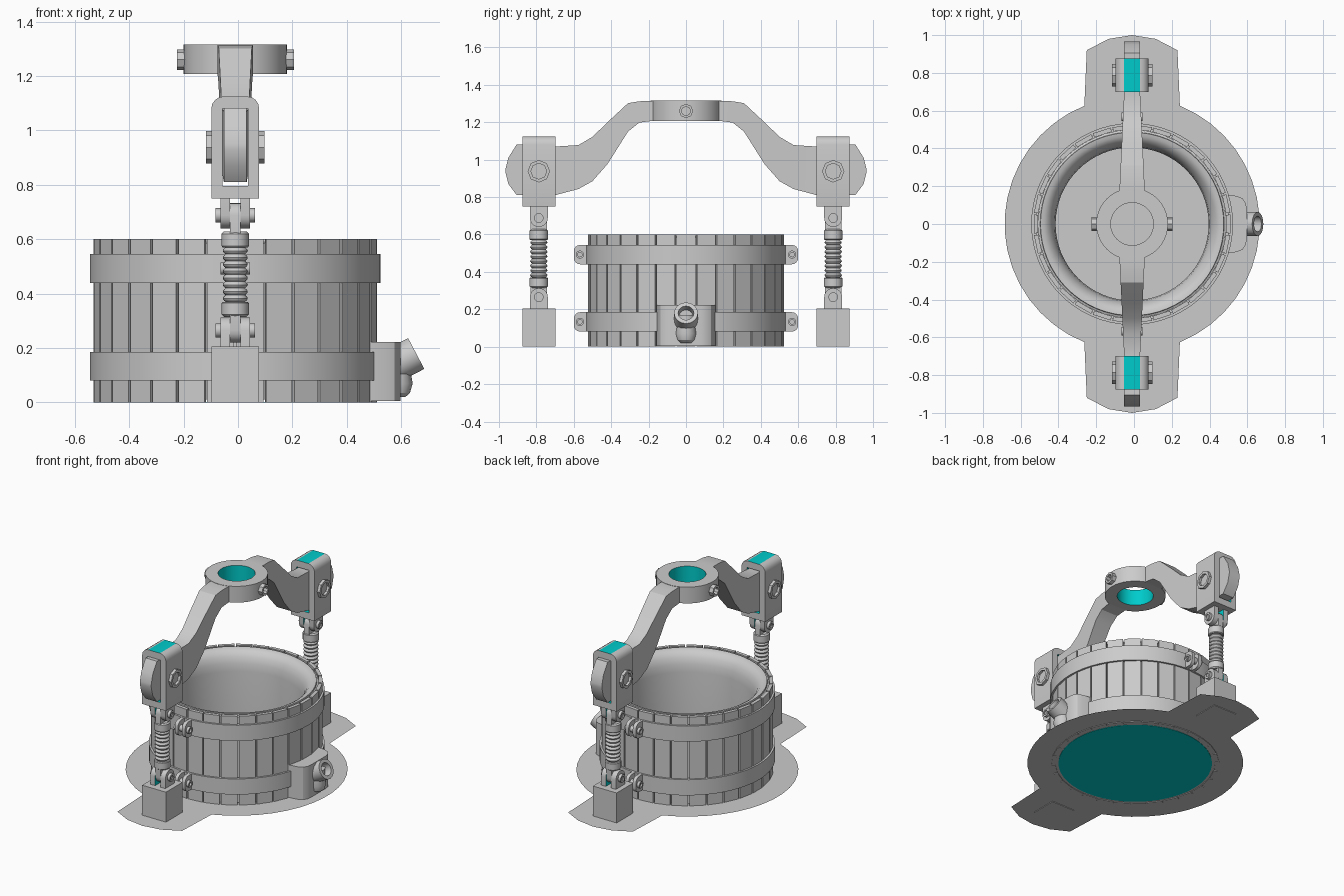
import bpy, bmesh
from math import sin, cos, pi, radians
from mathutils import Vector

cube = bpy.data.objects.get("Cube")
if cube:
    bpy.data.objects.remove(cube, do_unlink=True)

CX = -0.01      # the tub axis sits slightly off the origin
PIER_Y = 0.787  # distance of the side supports


def material(name, rgb):
    m = bpy.data.materials.new(name)
    m.use_nodes = True
    m.diffuse_color = (*rgb, 1)
    m.node_tree.nodes["Principled BSDF"].inputs["Base Color"].default_value = (*rgb, 1)
    return m


GREY = material("light grey", (0.6, 0.6, 0.6))
CYAN = material("cyan", (0.0, 0.6, 0.6))
made = []


def finish(name, bm, loc=(CX, 0, 0), cyan=None):
    """Turn a bmesh into an object; faces passing the cyan rule get that colour."""
    bmesh.ops.recalc_face_normals(bm, faces=bm.faces)
    bm.normal_update()
    for f in bm.faces:
        f.material_index = int(bool(cyan and cyan(f)))
    me = bpy.data.meshes.new(name)
    bm.to_mesh(me)
    bm.free()
    me.materials.append(GREY)
    me.materials.append(CYAN)
    ob = bpy.data.objects.new(name, me)
    ob.location = loc
    bpy.context.collection.objects.link(ob)
    made.append(ob)
    return ob


def loft(name, loops, wrap=False, caps=True, loc=(CX, 0, 0), cyan=None):
    """Skin closed loops of points, optionally joining last to first."""
    bm = bmesh.new()
    rows = [[bm.verts.new(p) for p in loop] for loop in loops]
    n = len(rows[0])
    pairs = list(zip(rows, rows[1:])) + ([(rows[-1], rows[0])] if wrap else [])
    for a, b in pairs:
        for i in range(n):
            j = (i + 1) % n
            bm.faces.new((a[i], a[j], b[j], b[i]))
    if caps and not wrap:
        bm.faces.new(rows[0])
        bm.faces.new(rows[-1])
    return finish(name, bm, loc, cyan)


def lathe(name, profile, seg=48, wrap=False, loc=(CX, 0, 0), cyan=None):
    loops = [[(r * cos(2 * pi * i / seg), r * sin(2 * pi * i / seg), z)
              for i in range(seg)] for r, z in profile]
    return loft(name, loops, wrap, True, loc, cyan)


def prism_x(name, yz, x0, x1, loc, cyan=None):
    return loft(name, [[(x, y, z) for y, z in yz] for x in (x0, x1)], loc=loc, cyan=cyan)


def socket(name, start, end, outer, inner, seg=8, depth=0.8):
    """Round or faceted peg with a recessed end."""
    a, b = Vector(start), Vector(end)
    profile = [(outer, 0), (outer, 1), (inner, 1), (inner, 1 - depth)]
    length = (b - a).length
    ob = lathe(name, [(r, t * length) for r, t in profile], seg, loc=a)
    ob.rotation_mode = 'QUATERNION'
    ob.rotation_quaternion = (b - a).to_track_quat('Z', 'Y')
    return ob


def round_rect(w, z0, z1, top, bottom, steps=5):
    pts = []
    corners = [(1, z1, top, 0), (-1, z1, top, 90), (-1, z0, bottom, 180), (1, z0, bottom, 270)]
    for sx, z, r, a0 in corners:
        cz = z - r if z == z1 else z + r
        for k in range(steps):
            a = radians(a0 + 90 * k / (steps - 1))
            pts.append((sx * (w - r) + r * cos(a), cz + r * sin(a)))
    return pts


def tab(half, flat, centre, steps=10):
    """Strip from z=flat ending in a half circle around z=centre."""
    d = 1 if centre > flat else -1
    arc = [(half * cos(pi * k / steps), centre + d * half * sin(pi * k / steps))
           for k in range(steps + 1)]
    return arc + [(-half, flat), (half, flat)]


# Ground plate with two tabs, and the coloured underside disc
side = [(0.675 * cos(radians(a)), 0.675 * sin(radians(a))) for a in range(-68, 69, 8)]
end = [(0.24, 0.92), (0.125, 0.98), (0, 1.0), (-0.125, 0.98), (-0.24, 0.92)]
outline = side + end + [(-x, -y) for x, y in side + end]
bm = bmesh.new()
bm.faces.new([bm.verts.new((x, y, 0.004)) for x, y in outline])
finish("ground_plate", bm)
lathe("base_disc", [(0.48, 0), (0.48, 0.002)], cyan=lambda f: True)

# Tub staves
STAVES = 30
bm = bmesh.new()
for k in range(STAVES):
    mid, half = 2 * pi * (k + 0.5) / STAVES - pi / 2, pi / STAVES - 0.009
    quad = [(r * cos(mid + s * half), r * sin(mid + s * half))
            for r, s in ((0.523, -1), (0.523, 1), (0.5, 1), (0.5, -1))]
    low, high = [[bm.verts.new((x, y, z)) for x, y in quad] for z in (0, 0.6)]
    bm.faces.new(low)
    bm.faces.new(high)
    for i in range(4):
        j = (i + 1) % 4
        bm.faces.new((low[i], low[j], high[j], high[i]))
finish("tub_staves", bm)

# Bowl liner with a rounded lip
lathe("bowl_liner", [(0.498, 0.01), (0.498, 0.585), (0.487, 0.59), (0.485, 0.6), (0.465, 0.597),
                     (0.445, 0.585), (0.425, 0.56), (0.411, 0.52), (0.405, 0.47), (0.405, 0.01)],
      64, wrap=True)

# Hoops and their bolted lugs
for label, z0 in (("lower", 0.08), ("upper", 0.44)):
    z1 = z0 + 0.105
    lathe(label + "_hoop", [(0.534, z0), (0.534, z1), (0.51, z1), (0.51, z0)], 60, wrap=True)
    zm = (z0 + z1) / 2
    for s in (-1, 1):
        for x in (-1, 1):
            shape = [(s * (0.5 + z), zm + y) for y, z in round_rect(0.052, 0, 0.1, 0.035, 0.001)]
            prism_x(label + "_hoop_lug", shape, x * 0.015, x * 0.038, (CX, 0, 0))
            socket("lug_bolt", (CX, s * 0.567, zm), (CX + x * 0.055, s * 0.567, zm), 0.022, 0.012, 12, 0.2)

# Side supports: pier, clevises, spring strut and slotted head
for s in (-1, 1):
    at = (CX, s * PIER_Y, 0)
    prism_x("pier", [(-0.088, 0), (0.088, 0), (0.088, 0.205), (-0.088, 0.205)], -0.088, 0.088, at)
    for label, pin, flat, tip in (("lower", 0.265, 0.2, 0.34), ("upper", 0.688, 0.76, 0.61)):
        for x in (-1, 1):
            prism_x(label + "_clevis_ear", tab(0.048, flat, pin), x * 0.02, x * 0.055, at,
                    lambda f, x=x: f.normal.x * x < -0.9)
            socket(label + "_clevis_pin", (CX, s * PIER_Y, pin),
                   (CX + x * 0.073, s * PIER_Y, pin), 0.026, 0.014, 12, 0.1)
        prism_x(label + "_clevis_tongue", tab(0.045, tip, pin), -0.019, 0.019, at)

    coils = [(0.036 + 0.01 * abs(sin(pi * k / 6)), 0.37 + 0.2 * k / 48) for k in range(49)]
    lathe("spring_strut", [(0.042, 0.315), (0.05, 0.323), (0.05, 0.365), (0.046, 0.37)] + coils
          + [(0.046, 0.57), (0.05, 0.575), (0.05, 0.62), (0.042, 0.628)], 20, loc=at)

    outer = round_rect(0.088, 0.75, 1.125, 0.045, 0.001)
    inner = round_rect(0.047, 0.795, 1.08, 0.002, 0.002)
    loops = [[(x, y, z) for x, z in ring] for ring, y in
             ((outer, -0.088), (outer, 0.088), (inner, 0.088), (inner, -0.088))]
    loft("slotted_head", loops, wrap=True, loc=at,
         cyan=lambda f: abs(f.normal.y) < 0.5 and all(abs(v.co.x) < 0.05 for v in f.verts))
    for x in (-1, 1):
        socket("head_bolt", (CX + x * 0.08, s * PIER_Y, 0.938),
               (CX + x * 0.107, s * PIER_Y, 0.938), 0.06, 0.042, 8, 0.6)

# Yoke: two curved arms (distance, underside, top) joined by a ring
ARM = [(0.135, 1.21, 1.314), (0.2, 1.205, 1.314), (0.25, 1.198, 1.312), (0.31, 1.15, 1.302),
       (0.42, 0.976, 1.2), (0.5, 0.885, 1.122), (0.575, 0.843, 1.078), (0.7, 0.81, 1.07),
       (0.905, 0.81, 1.082), (0.95, 0.87, 1.01), (0.965, 0.93, 0.95)]
for s in (-1, 1):
    loops = []
    for y, low, high in ARM:
        w = 0.042 + 0.024 * max(0, min(1, (0.7 - y) / 0.5))
        loops.append([(-w, s * y, low), (w, s * y, low), (w, s * y, high), (-w, s * y, high)])
    loft("yoke_arm", loops)
    socket("ring_bolt", (CX + s * 0.17, 0, 1.26), (CX + s * 0.215, 0, 1.26), 0.038, 0.024, 8, 0.6)
lathe("yoke_ring", [(0.19, 1.207), (0.19, 1.316), (0.113, 1.316), (0.113, 1.207)], 40, wrap=True,
      cyan=lambda f: abs(f.normal.z) < 0.5 and f.calc_center_median().xy.length < 0.15)

# Drain housing on the tub's left side, with an angled spout
half = [(0.48, 0.158), (0.545, 0.148), (0.575, 0.135), (0.592, 0.11), (0.597, 0.08)]
shape = half + [(x, -y) for x, y in reversed(half)]
loft("drain_housing", [[(x, y, z) for x, y in shape] for z in (0.005, 0.223)], loc=(0, 0, 0))
lathe("spout_elbow", [(0.03, 0.02), (0.047, 0.035), (0.057, 0.07), (0.05, 0.11), (0.052, 0.17)],
      16, loc=(0.585, 0, 0))
socket("spout_mouth", (0.575, 0, 0.138), (0.655, 0, 0.18), 0.064, 0.042, 16, 0.7)

# Smooth the round parts, keep hard edges
bpy.ops.object.select_all(action='DESELECT')
for ob in made:
    ob.select_set(True)
bpy.context.view_layer.objects.active = made[0]
bpy.ops.object.shade_smooth_by_angle(angle=radians(30))
